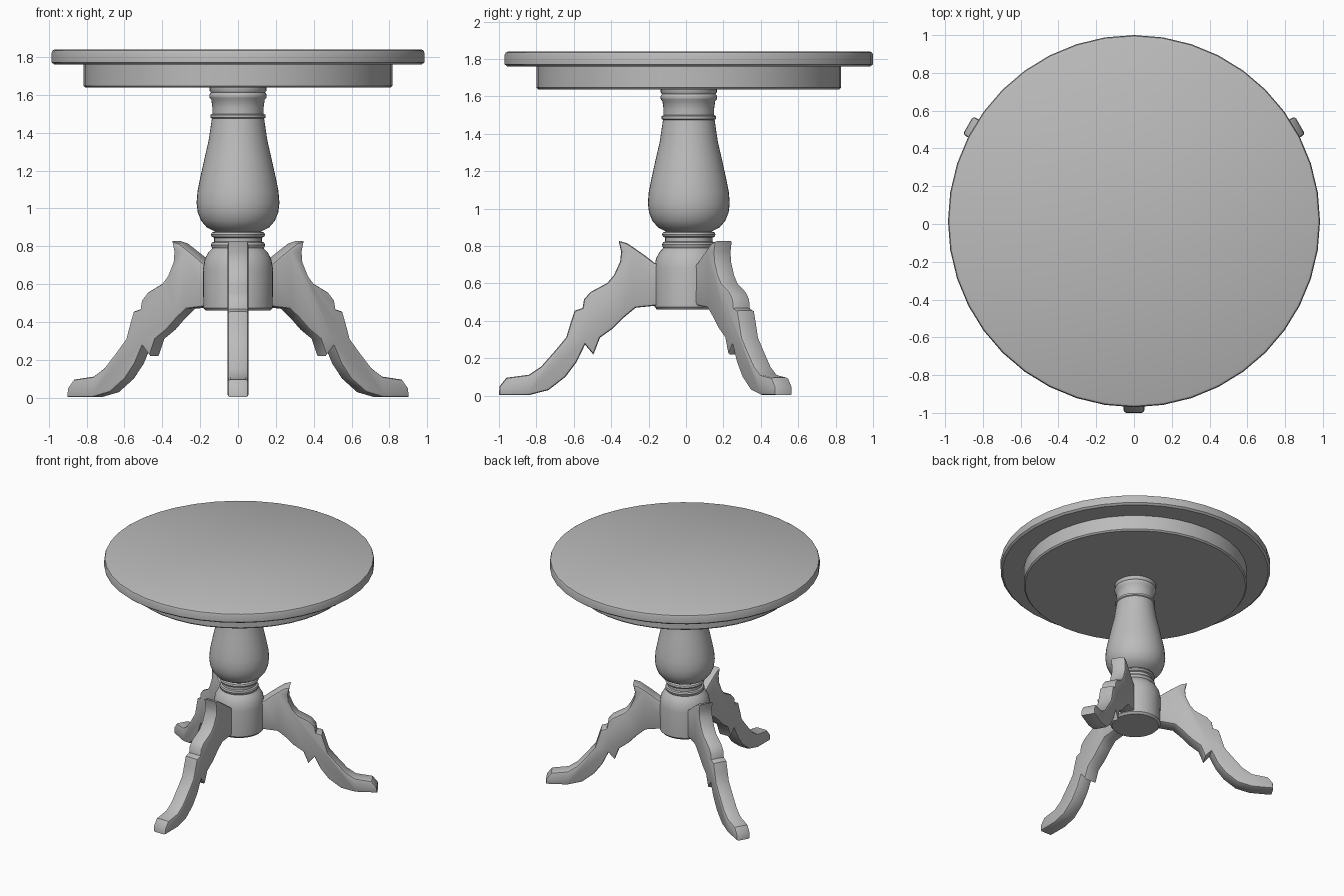
import bpy
import bmesh
from math import pi, radians
from mathutils import Matrix, Vector

cube = bpy.data.objects.get("Cube")
if cube:
    bpy.data.objects.remove(cube, do_unlink=True)

AXIS_Y = 0.015  # the three-legged base sits slightly off the bounding centre

grey = bpy.data.materials.new("plain_grey")
grey.use_nodes = True
COLOUR = (0.5, 0.5, 0.5, 1)
grey.diffuse_color = COLOUR
grey.node_tree.nodes["Principled BSDF"].inputs["Base Color"].default_value = COLOUR


def finish(bm, name, angle=35):
    bmesh.ops.recalc_face_normals(bm, faces=bm.faces)
    mesh = bpy.data.meshes.new(name)
    bm.to_mesh(mesh)
    bm.free()
    mesh.materials.append(grey)
    obj = bpy.data.objects.new(name, mesh)
    bpy.context.collection.objects.link(obj)
    obj.location.y = AXIS_Y
    bpy.ops.object.select_all(action="DESELECT")
    obj.select_set(True)
    bpy.context.view_layer.objects.active = obj
    bpy.ops.object.shade_smooth_by_angle(angle=radians(angle))
    return obj


def lathe(name, profile, steps):
    """Turn a (radius, height) profile about z and cap both ends."""
    bm = bmesh.new()
    verts = [bm.verts.new((r, 0, z)) for r, z in profile]
    edges = [bm.edges.new(pair) for pair in zip(verts, verts[1:])]
    bmesh.ops.spin(bm, geom=verts + edges, cent=(0, 0, 0), axis=(0, 0, 1),
                   angle=2 * pi, steps=steps)
    bmesh.ops.remove_doubles(bm, verts=bm.verts, dist=0.0005)
    bmesh.ops.holes_fill(bm, edges=[e for e in bm.edges if e.is_boundary], sides=0)
    return finish(bm, name)


# Round top and the apron below it
lathe("table_top", [(0.97, 1.76), (0.985, 1.772), (0.985, 1.822),
                    (0.98, 1.834), (0.968, 1.84)], 40)
lathe("apron", [(0.805, 1.638), (0.815, 1.648), (0.815, 1.762)], 40)

# Turned pedestal: hub, collar rings, vase and neck
lathe("pedestal", [
    (0.17, 0.46), (0.183, 0.475), (0.185, 0.68), (0.175, 0.735), (0.155, 0.77),
    (0.136, 0.79), (0.14, 0.795), (0.143, 0.808), (0.138, 0.82), (0.126, 0.825),
    (0.126, 0.845), (0.138, 0.85), (0.143, 0.862), (0.138, 0.873), (0.122, 0.878),
    (0.165, 0.90), (0.195, 0.935), (0.213, 0.98), (0.219, 1.03), (0.214, 1.09),
    (0.20, 1.16), (0.178, 1.26), (0.155, 1.36), (0.138, 1.475), (0.145, 1.48),
    (0.145, 1.495), (0.135, 1.50), (0.135, 1.53), (0.141, 1.575), (0.15, 1.585),
    (0.152, 1.597), (0.148, 1.608), (0.143, 1.612), (0.15, 1.622), (0.15, 1.645),
], 40)

# Scrolled leg outline as (distance from axis, height)
LEG = [
    (0.14, 0.70), (0.183, 0.71), (0.235, 0.75), (0.285, 0.785), (0.33, 0.815),
    (0.375, 0.828), (0.362, 0.77), (0.367, 0.717), (0.40, 0.645), (0.435, 0.603),
    (0.525, 0.555), (0.56, 0.515), (0.568, 0.468), (0.61, 0.455), (0.633, 0.385),
    (0.655, 0.312), (0.715, 0.24), (0.79, 0.155), (0.855, 0.112), (0.975, 0.096),
    (1.012, 0.05), (1.015, 0.003), (0.855, 0.003), (0.75, 0.03), (0.66, 0.10),
    (0.60, 0.18), (0.555, 0.273), (0.51, 0.22), (0.475, 0.31), (0.405, 0.36),
    (0.345, 0.42), (0.285, 0.47), (0.14, 0.485),
]
HALF = 0.055


def make_leg(name, angle):
    bm = bmesh.new()
    face = bm.faces.new([bm.verts.new((r, -HALF, z)) for r, z in LEG])
    new = bmesh.ops.extrude_face_region(bm, geom=[face], use_keep_orig=True)
    bmesh.ops.translate(bm, vec=Vector((0, 2 * HALF, 0)),
                        verts=[g for g in new["geom"] if isinstance(g, bmesh.types.BMVert)])
    # Soften the long rims of both flat sides
    rims = [e for e in bm.edges if abs(e.verts[0].co.y - e.verts[1].co.y) < 0.001
            and max(v.co.x for v in e.verts) > 0.18]
    bmesh.ops.bevel(bm, geom=rims, offset=0.014, segments=2, profile=0.5,
                    affect="EDGES", clamp_overlap=True)
    bmesh.ops.rotate(bm, verts=bm.verts, cent=(0, 0, 0),
                     matrix=Matrix.Rotation(radians(angle), 3, "Z"))
    finish(bm, name, 40)


for leg_name, leg_angle in (("front_leg", -90), ("back_left_leg", 30), ("back_right_leg", 150)):
    make_leg(leg_name, leg_angle)
